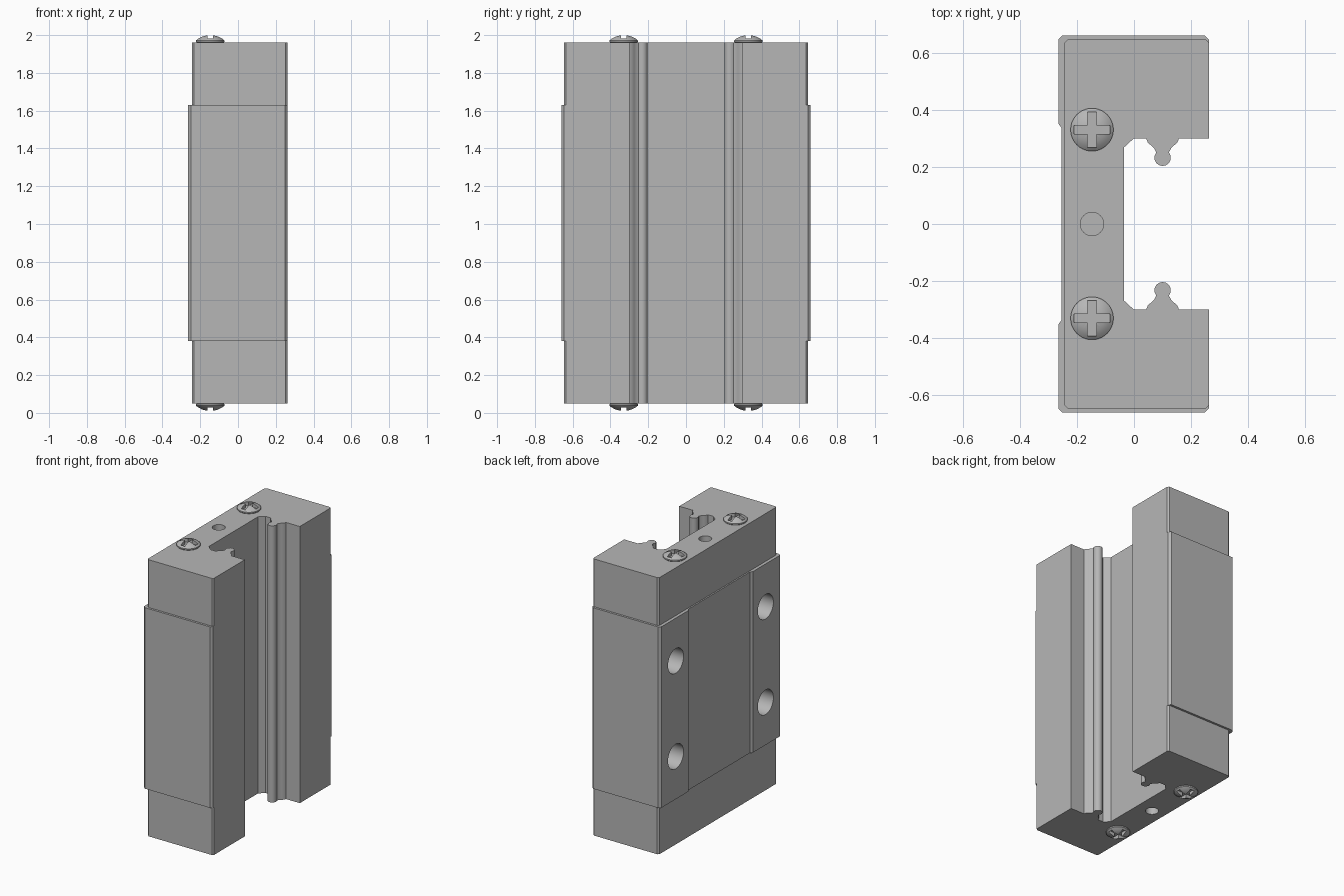
import bpy, bmesh, math
from mathutils import Matrix, Vector

cube = bpy.data.objects.get("Cube")
if cube:
    bpy.data.objects.remove(cube, do_unlink=True)

steel = bpy.data.materials.new("grey_steel")
GREY = (0.47, 0.47, 0.47, 1)
steel.diffuse_color = GREY
steel.use_nodes = True
steel.node_tree.nodes["Principled BSDF"].inputs["Base Color"].default_value = GREY


def finish(name, bm):
    bmesh.ops.recalc_face_normals(bm, faces=bm.faces)
    mesh = bpy.data.meshes.new(name)
    bm.to_mesh(mesh)
    bm.free()
    mesh.materials.append(steel)
    ob = bpy.data.objects.new(name, mesh)
    bpy.context.collection.objects.link(ob)
    return ob


def activate(ob):
    bpy.ops.object.select_all(action='DESELECT')
    ob.select_set(True)
    bpy.context.view_layer.objects.active = ob


def smooth(ob):
    activate(ob)
    bpy.ops.object.shade_smooth_by_angle(angle=math.radians(35))


def cut(ob, bm):
    """Subtract the solid in bm from ob, then drop the cutter."""
    cutter = finish("cutter", bm)
    cutter.hide_render = True
    activate(ob)
    mod = ob.modifiers.new("cut", 'BOOLEAN')
    mod.operation, mod.solver, mod.object = 'DIFFERENCE', 'EXACT', cutter
    bpy.ops.object.modifier_apply(modifier=mod.name)
    bpy.data.objects.remove(cutter, do_unlink=True)


def prism(name, half, z0, z1):
    """Extrude a half profile, mirrored across y, from z0 to z1."""
    outline = half + [(x, -y) for x, y in reversed(half)]
    bm = bmesh.new()
    face = bm.faces.new([bm.verts.new((x, y, z0)) for x, y in outline])
    out = bmesh.ops.extrude_face_region(bm, geom=[face])
    top = [v for v in out["geom"] if isinstance(v, bmesh.types.BMVert)]
    bmesh.ops.translate(bm, verts=top, vec=(0, 0, z1 - z0))
    return finish(name, bm)


def add_cylinder(bm, radius, depth, centre, axis='Z'):
    rot = Matrix.Rotation(math.pi / 2, 4, 'Y') if axis == 'X' else Matrix()
    bmesh.ops.create_cone(bm, cap_ends=True, segments=40, radius1=radius, radius2=radius,
                          depth=depth, matrix=Matrix.Translation(centre) @ rot)


# Rail channel with a keyhole-shaped rib, shared by block and end caps
def rib():
    cx, cy, r = 0.10, 0.232, 0.029
    bulb = [(cx + r * math.cos(a), cy + r * math.sin(a))
            for a in (math.radians(40 - 26 * i) for i in range(11))]
    right = [(0.158, 0.3), (0.151, 0.284), (0.14, 0.275), (0.129, 0.264)]
    return right + bulb + [(2 * cx - x, y) for x, y in reversed(right)]


channel = [(0.262, 0.3)] + rib() + [(0, 0.3), (-0.035, 0.268)]

# Main block with raised mounting pads
pads = [(-0.253, 0.335), (-0.265, 0.352), (-0.265, 0.645), (-0.25, 0.66),
        (0.248, 0.66), (0.262, 0.645)]
block = prism("main_block", pads + channel, 0.38, 1.63)
holes = bmesh.new()
for y in (-0.49, 0.49):
    for z in (0.675, 1.335):
        add_cylinder(holes, 0.085, 0.6, (-0.3, y, z), 'X')
cut(block, holes)
smooth(block)

# End caps with a small lubrication port
outer = [(-0.243, 0.634), (-0.232, 0.645), (0.252, 0.645), (0.262, 0.635)]
SCREW_X = -0.147
for name, z0, z1, end in (("lower_end_cap", 0.05, 0.38, 0.05),
                          ("upper_end_cap", 1.63, 1.96, 1.96)):
    cap = prism(name, outer + channel, z0, z1)
    port = bmesh.new()
    add_cylinder(port, 0.041, 0.3, (SCREW_X, 0, end))
    cut(cap, port)
    smooth(cap)


# Pan-head screws with cross slots
def screw(name, y, end, side):
    n = 40
    profile = [(0.066, -0.005), (0.075, 0.004), (0.075, 0.012), (0.062, 0.023),
               (0.045, 0.032), (0.025, 0.038)]
    bm = bmesh.new()
    rings = [[bm.verts.new((SCREW_X + r * math.cos(math.tau * i / n),
                            y + r * math.sin(math.tau * i / n), end + side * h))
              for i in range(n)] for r, h in profile]
    for a, b in zip(rings, rings[1:]):
        for i in range(n):
            j = (i + 1) % n
            bm.faces.new((a[i], a[j], b[j], b[i]))
    bm.faces.new(rings[0])
    bm.faces.new(rings[-1])
    ob = finish(name, bm)
    for size in ((0.125, 0.03, 0.05), (0.03, 0.125, 0.05)):
        slot = bmesh.new()
        bmesh.ops.create_cube(slot, size=1, matrix=Matrix.Translation(
            Vector((SCREW_X, y, end + side * 0.036))) @ Matrix.Diagonal((*size, 1)))
        cut(ob, slot)
    smooth(ob)


for label, end, side in (("lower", 0.05, -1), ("upper", 1.96, 1)):
    screw(label + "_front_screw", -0.33, end, side)
    screw(label + "_back_screw", 0.33, end, side)
